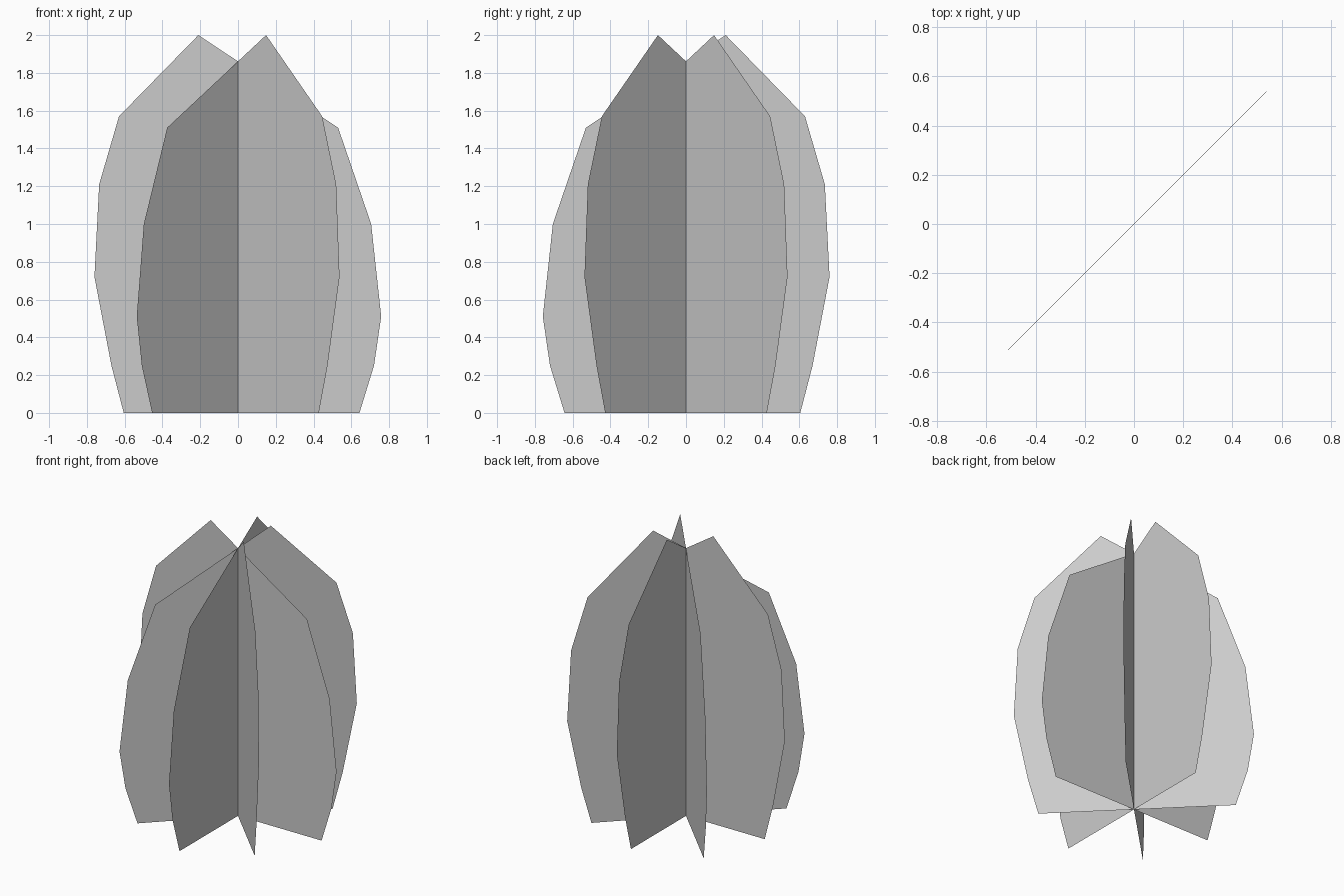
import bpy
from math import radians, cos, sin

if "Cube" in bpy.data.objects:
    bpy.data.objects.remove(bpy.data.objects["Cube"])

# Leaf card outline: (distance from trunk axis, height), tip on the + side
OUTLINE = [
    (0.605, 0), (0.67, 0.25), (0.76, 0.72), (0.735, 1.21), (0.63, 1.57),
    (0.21, 2.0), (-0.53, 1.51), (-0.705, 1.0), (-0.758, 0.51),
    (-0.72, 0.25), (-0.643, 0),
]


def foliage_card(name, angle):
    """One flat upright card through the z axis, tip side facing the angle."""
    c, s = cos(radians(angle)), sin(radians(angle))
    mesh = bpy.data.meshes.new(name)
    mesh.from_pydata([(u * c, u * s, z) for u, z in OUTLINE], [],
                     [range(len(OUTLINE))])
    obj = bpy.data.objects.new(name, mesh)
    bpy.context.collection.objects.link(obj)
    return obj


# Four crossing cards make the bush
for i, angle in enumerate((-45, 45, 90, 180), 1):
    foliage_card(f"foliage_card_{i}", angle)
